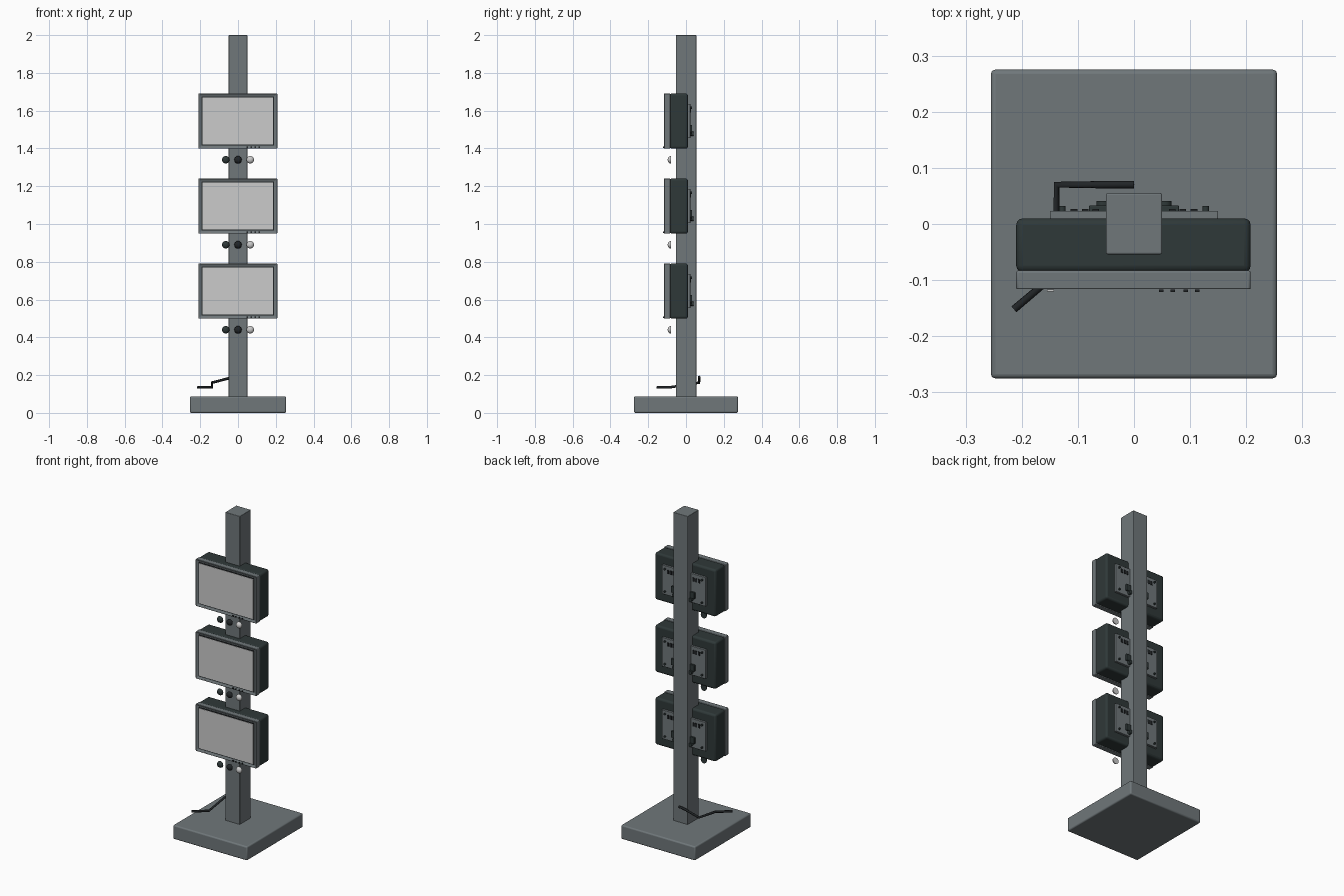
import bpy
from math import radians
from mathutils import Vector

if "Cube" in bpy.data.objects:
    bpy.data.objects.remove(bpy.data.objects["Cube"])


def material(name, rgb):
    m = bpy.data.materials.new(name)
    m.diffuse_color = (*rgb, 1)
    m.use_nodes = True
    m.node_tree.nodes["Principled BSDF"].inputs["Base Color"].default_value = m.diffuse_color
    return m


GREY = material("slate grey", (0.16, 0.185, 0.195))
DARK = material("dark green grey", (0.028, 0.04, 0.04))
BLACK = material("near black", (0.015, 0.018, 0.02))
SCREEN = material("screen light grey", (0.6, 0.6, 0.6))


def finish(ob, name, mat):
    ob.name = name
    ob.data.materials.clear()
    ob.data.materials.append(mat)
    bpy.ops.object.shade_smooth_by_angle(angle=radians(35))
    return ob


def box(name, mat, x, y, z, bevel=0.0):
    """Box from (min, max) ranges, with rounded edges if wanted."""
    lo, hi = Vector((x[0], y[0], z[0])), Vector((x[1], y[1], z[1]))
    bpy.ops.mesh.primitive_cube_add(size=1, location=(lo + hi) / 2)
    ob = bpy.context.object
    ob.scale = hi - lo
    bpy.ops.object.transform_apply(location=False, rotation=False, scale=True)
    if bevel:
        mod = ob.modifiers.new("round", "BEVEL")
        mod.width, mod.segments = bevel, 3
    return finish(ob, name, mat)


def disc(name, mat, x, y, z, r, depth, verts=20):
    """Cylinder lying along y."""
    bpy.ops.mesh.primitive_cylinder_add(vertices=verts, radius=r, depth=depth,
                                        location=(x, y, z), rotation=(radians(90), 0, 0))
    return finish(bpy.context.object, name, mat)


def dome(name, mat, x, y, z, r, depth):
    """Flat-backed button, domed towards the front."""
    bpy.ops.mesh.primitive_uv_sphere_add(segments=20, ring_count=12, radius=r, location=(x, y, z))
    ob = bpy.context.object
    for v in ob.data.vertices:
        v.co.y = v.co.y * depth / r if v.co.y < 0 else 0
    return finish(ob, name, mat)


def screen_frame(name, mat, x, y, z, rim, recess):
    """Bezel block whose front face is inset and pushed back."""
    ob = box(name, mat, x, y, z, 0.004)
    import bmesh
    bm = bmesh.new()
    bm.from_mesh(ob.data)
    bm.faces.ensure_lookup_table()
    front = min(bm.faces, key=lambda f: f.calc_center_median().y)
    bmesh.ops.inset_region(bm, faces=[front], thickness=rim)
    for v in front.verts:
        v.co.y += recess
    bm.to_mesh(ob.data)
    bm.free()
    return ob


# Base and post
box("base", GREY, (-0.255, 0.255), (-0.275, 0.275), (0, 0.087), 0.008)
box("post", GREY, (-0.05, 0.05), (-0.054, 0.055), (0.08, 2.0), 0.003)

for i, zc in enumerate((0.645, 1.095, 1.545), 1):
    # Monitor shell, bezel and display
    box(f"housing_{i}", DARK, (-0.21, 0.208), (-0.086, 0.01), (zc - 0.146, zc + 0.146), 0.012)
    screen_frame(f"bezel_{i}", GREY, (-0.21, 0.208), (-0.118, -0.083),
                 (zc - 0.146, zc + 0.146), 0.017, 0.008)
    box(f"screen_border_{i}", BLACK, (-0.193, 0.191), (-0.113, -0.109), (zc - 0.129, zc + 0.129))
    box(f"screen_{i}", SCREEN, (-0.187, 0.185), (-0.115, -0.109), (zc - 0.124, zc + 0.124))

    # Small controls along the lower bezel
    for x in (0.049, 0.069, 0.092, 0.113):
        box(f"control_{i}", BLACK, (x - 0.004, x + 0.004), (-0.121, -0.117), (zc - 0.142, zc - 0.134))
    box(f"indicator_{i}", SCREEN, (-0.155, -0.143), (-0.12, -0.117), (zc - 0.143, zc - 0.137))

    # Rear panel with sockets, screws and mounting bracket
    box(f"rear_panel_{i}", GREY, (-0.15, 0.15), (0.005, 0.023), (zc - 0.09, zc + 0.09), 0.002)
    box(f"mount_{i}", DARK, (-0.08, 0.08), (0.02, 0.033), (zc - 0.06, zc - 0.02), 0.002)
    for s in (-1, 1):
        for x in (0.068, 0.087, 0.107):
            box(f"socket_{i}", BLACK, (s * x - 0.006, s * x + 0.006), (0.02, 0.027),
                (zc + 0.045, zc + 0.068))
        for z in (-0.07, 0.07):
            disc(f"screw_{i}", DARK, s * 0.128, 0.026, zc + z, 0.006, 0.012, 12)
        disc(f"mount_knob_{i}", DARK, s * 0.055, 0.03, zc - 0.068, 0.012, 0.022, 16)

    # Three round buttons under the screen
    for x, mat in ((-0.065, DARK), (0, BLACK), (0.065, SCREEN)):
        dome(f"button_{i}", mat, x, -0.08, zc - 0.205, 0.02, 0.017)

# Power cable
curve = bpy.data.curves.new("cable", "CURVE")
curve.dimensions = "3D"
curve.bevel_depth, curve.bevel_resolution, curve.use_fill_caps = 0.007, 2, True
path = [(0, 0.07, 0.19), (-0.03, 0.07, 0.188), (-0.138, 0.07, 0.16),
        (-0.138, -0.088, 0.135), (-0.214, -0.152, 0.135)]
spline = curve.splines.new("POLY")
spline.points.add(len(path) - 1)
for p, co in zip(spline.points, path):
    p.co = (*co, 1)
cable = bpy.data.objects.new("power_cable", curve)
bpy.context.collection.objects.link(cable)
curve.materials.append(BLACK)
